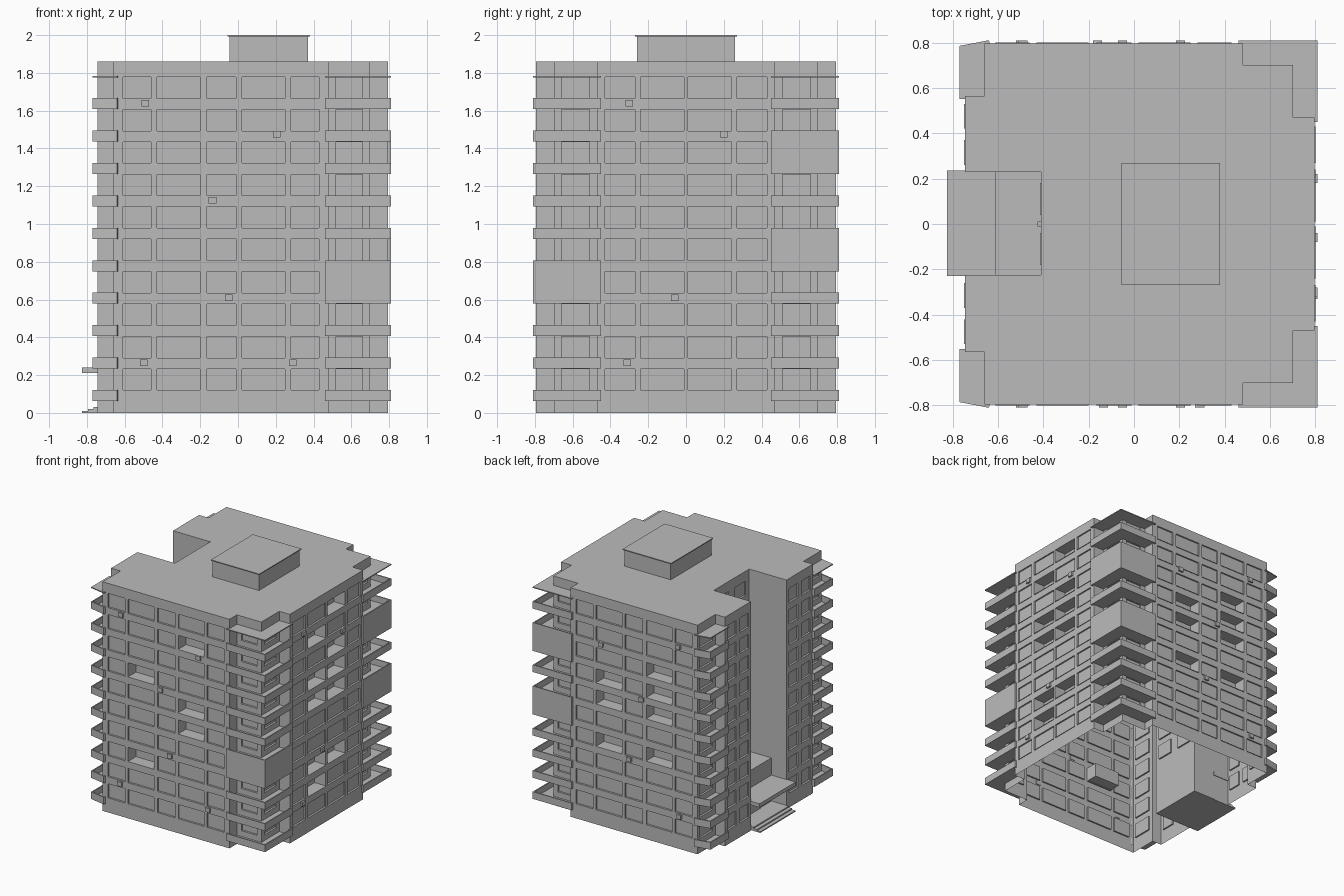
import bpy, bmesh
from mathutils import Vector

if "Cube" in bpy.data.objects:
    bpy.data.objects.remove(bpy.data.objects["Cube"])

H, STEP, SILL, WIN = 1.86, 0.1717, 0.12, 0.113
FLOORS = range(10)

mat = bpy.data.materials.new("concrete_grey")
mat.diffuse_color = (0.5, 0.5, 0.5, 1)
mat.use_nodes = True
mat.node_tree.nodes["Principled BSDF"].inputs["Base Color"].default_value = mat.diffuse_color


def finish(bm, name, recalc=True):
    if recalc:
        bmesh.ops.recalc_face_normals(bm, faces=bm.faces)
    me = bpy.data.meshes.new(name)
    bm.to_mesh(me)
    bm.free()
    me.materials.append(mat)
    ob = bpy.data.objects.new(name, me)
    bpy.context.collection.objects.link(ob)
    return ob


def add_box(bm, x0, x1, y0, y1, z0, z1):
    vs = bmesh.ops.create_cube(bm, size=1)["verts"]
    for v in vs:
        v.co = Vector(((x0 + x1) / 2 + v.co.x * (x1 - x0),
                       (y0 + y1) / 2 + v.co.y * (y1 - y0),
                       (z0 + z1) / 2 + v.co.z * (z1 - z0)))


def box(name, *dims):
    bm = bmesh.new()
    add_box(bm, *dims)
    return finish(bm, name)


def prism(bm, pts, z0, z1):
    lo = [bm.verts.new((x, y, z0)) for x, y in pts]
    hi = [bm.verts.new((x, y, z1)) for x, y in pts]
    bm.faces.new(lo)
    bm.faces.new(hi)
    n = len(pts)
    for i in range(n):
        j = (i + 1) % n
        bm.faces.new((lo[i], lo[j], hi[j], hi[i]))


def quad(bm, *pts):
    bm.faces.new([bm.verts.new(p) for p in pts])


def wall(bm, sills, p, q, cols=(), deep=(), first=0):
    """Wall from p to q with recessed windows; deep = (column, floor) of open loggias."""
    p, q = Vector((*p, 0)), Vector((*q, 0))
    d = (q - p).normalized()
    length = (q - p).length
    inward = Vector((-d.y, d.x, 0))
    ax = 0 if abs(d.x) > 0.5 else 1
    spans = {}
    for c, (a, b) in enumerate(cols):
        ts = sorted(((a - p[ax]) * d[ax], (b - p[ax]) * d[ax]))
        spans[tuple(ts)] = c
    us = [0] + sorted(t for s in spans for t in s) + [length]
    pt = lambda u, z, r=0: p + d * u + inward * r + Vector((0, 0, z))
    for u0, u1 in zip(us, us[1:]):
        c = spans.get((u0, u1))
        if c is None:
            quad(bm, pt(u0, 0), pt(u1, 0), pt(u1, H), pt(u0, H))
            continue
        z = 0
        for k in FLOORS[first:]:
            a = SILL + k * STEP
            b = a + WIN
            quad(bm, pt(u0, z), pt(u1, z), pt(u1, a), pt(u0, a))
            r = 0.1 if (c, k) in deep else 0.012
            front = [pt(u0, a), pt(u1, a), pt(u1, b), pt(u0, b)]
            back = [v + inward * r for v in front]
            quad(bm, *back)
            for i in range(4):
                j = (i + 1) % 4
                quad(bm, front[i], front[j], back[j], back[i])
            # window sill
            e, f = pt(u0, 0, -0.004), pt(u1, 0, 0.012)
            add_box(sills, min(e.x, f.x), max(e.x, f.x), min(e.y, f.y), max(e.y, f.y), a - 0.004, a)
            z = b
        quad(bm, pt(u0, z), pt(u1, z), pt(u1, H), pt(u0, H))


# outer shell: plan outline, counter-clockwise
plan = [(-.66, -.795), (.48, -.795), (.48, -.70), (.70, -.70), (.70, -.47), (.795, -.47),
        (.795, .47), (.70, .47), (.70, .70), (.48, .70), (.48, .795), (-.66, .795),
        (-.66, .565), (-.745, .565), (-.745, .23), (-.41, .23), (-.41, -.225),
        (-.745, -.225), (-.745, -.565), (-.66, -.565)]
long_cols = [(-.61, -.46), (-.43, -.20), (-.165, -.01), (.02, .25), (.28, .43)]
side_cols = [(-.43, -.27), (-.24, -.01), (.01, .24), (.27, .43)]
windows = {
    0: (long_cols, {(1, 6), (1, 2), (3, 8), (3, 5), (3, 4)}),
    2: ([(.52, .66)], ()), 3: ([(-.66, -.51)], ()),
    5: (side_cols, {(1, 8), (1, 6), (1, 5), (1, 2), (1, 1), (2, 9), (2, 7), (2, 6), (2, 5), (2, 2)}),
    7: ([(.51, .66)], ()), 8: ([(.52, .66)], ()),
    10: (long_cols, {(3, 6), (3, 5), (3, 3), (1, 7), (1, 6), (1, 5), (1, 3)}),
    11: ([(.60, .76)], ()),
    13: ([(.26, .37), (.42, .53)], ()),
    15: ([(-.18, -.04), (.04, .18)], (), 2),
    17: ([(-.53, -.42), (-.37, -.26)], ()),
    19: ([(-.76, -.60)], ()),
}
walls, sills = bmesh.new(), bmesh.new()
for i, p in enumerate(plan):
    wall(walls, sills, p, plan[(i + 1) % len(plan)], *windows.get(i, ()))
walls.faces.new([walls.verts.new((x, y, H)) for x, y in plan])
finish(walls, "building_shell", recalc=False)
finish(sills, "window_sills")

# corner balconies: (outer path, inner closing points, glazed floors), front then mirrored back
T = 0.01
big = [(.46, -.795), (.46, -.81), (.81, -.81), (.81, -.45), (.795, -.45)]
big_in = [(.795, -.47), (.70, -.47), (.70, -.70), (.48, -.70), (.48, -.795)]
small = [(-.745, -.55), (-.77, -.55), (-.77, -.785), (-.64, -.81), (-.635, -.795)]
small_in = [(-.66, -.795), (-.66, -.565), (-.745, -.565)]


def inset(path):
    """Shift an open path inwards (to its left) by T, mitred."""
    out = []
    vs = [Vector(p) for p in path]
    for i, v in enumerate(vs):
        ds = [(b - a).normalized() for a, b in zip(vs, vs[1:])][max(i - 1, 0):i + 1]
        ns = [Vector((-d.y, d.x)) for d in ds]
        n = sum(ns, Vector((0, 0))).normalized()
        out.append(tuple(v + n * (T / n.dot(ns[0]))))
    return out


for label, path, inner, glazed in (("right", big, big_in, {1: (3,), -1: (4, 7)}),
                                   ("left", small, small_in, {1: (), -1: ()})):
    for s in (1, -1):
        m = lambda pts: [(x, s * y) for x, y in pts]
        slab, rail = m(path + inner), m(path + inset(path)[::-1])
        bm = bmesh.new()
        for k in FLOORS:
            z = 0.063 + k * STEP
            prism(bm, slab, z, z + 0.008)
            prism(bm, rail, z, z + (STEP if k in glazed[s] else 0.058))
        prism(bm, slab, 1.776, 1.784)   # top canopy
        finish(bm, ("front_" if s > 0 else "back_") + label + "_balconies")

# air conditioner boxes on three sides
bm = bmesh.new()
units = [(-.49, 1.64), (.205, 1.475), (-.135, 1.125), (-.05, .61), (-.5, .265)]
for x, z in units + [(.29, .265)]:
    add_box(bm, x - .02, x + .02, -.81, -.79, z - .017, z + .017)
for x, z in units:
    x -= .025 if z == 1.125 else 0
    add_box(bm, x - .02, x + .02, .79, .81, z - .017, z + .017)
for y, z in ((-.30, 1.64), (.20, 1.475), (-.06, .61), (-.31, .265)):
    add_box(bm, .79, .81, y - .02, y + .02, z - .017, z + .017)
finish(bm, "air_conditioners")

# rooftop lift house
box("roof_house", -.045, .37, -.26, .26, H, 1.993)
box("roof_house_cap", -.055, .38, -.27, .27, 1.992, 2.0)

# entrance: vestibule, door, canopy, steps and lamp
box("vestibule", -.61, -.41, -.225, .23, 0, .38)
box("entrance_door", -.617, -.61, -.08, .08, .03, .18)
box("entrance_canopy", -.825, -.60, -.23, .235, .21, .24)
bm = bmesh.new()
for i in range(3):
    add_box(bm, -.825 + .03 * i, -.61, -.225, .225, .01 * i, .01 * (i + 1))
finish(bm, "entrance_steps")
box("entrance_lamp", -.425, -.41, -.012, .012, .42, .45)
